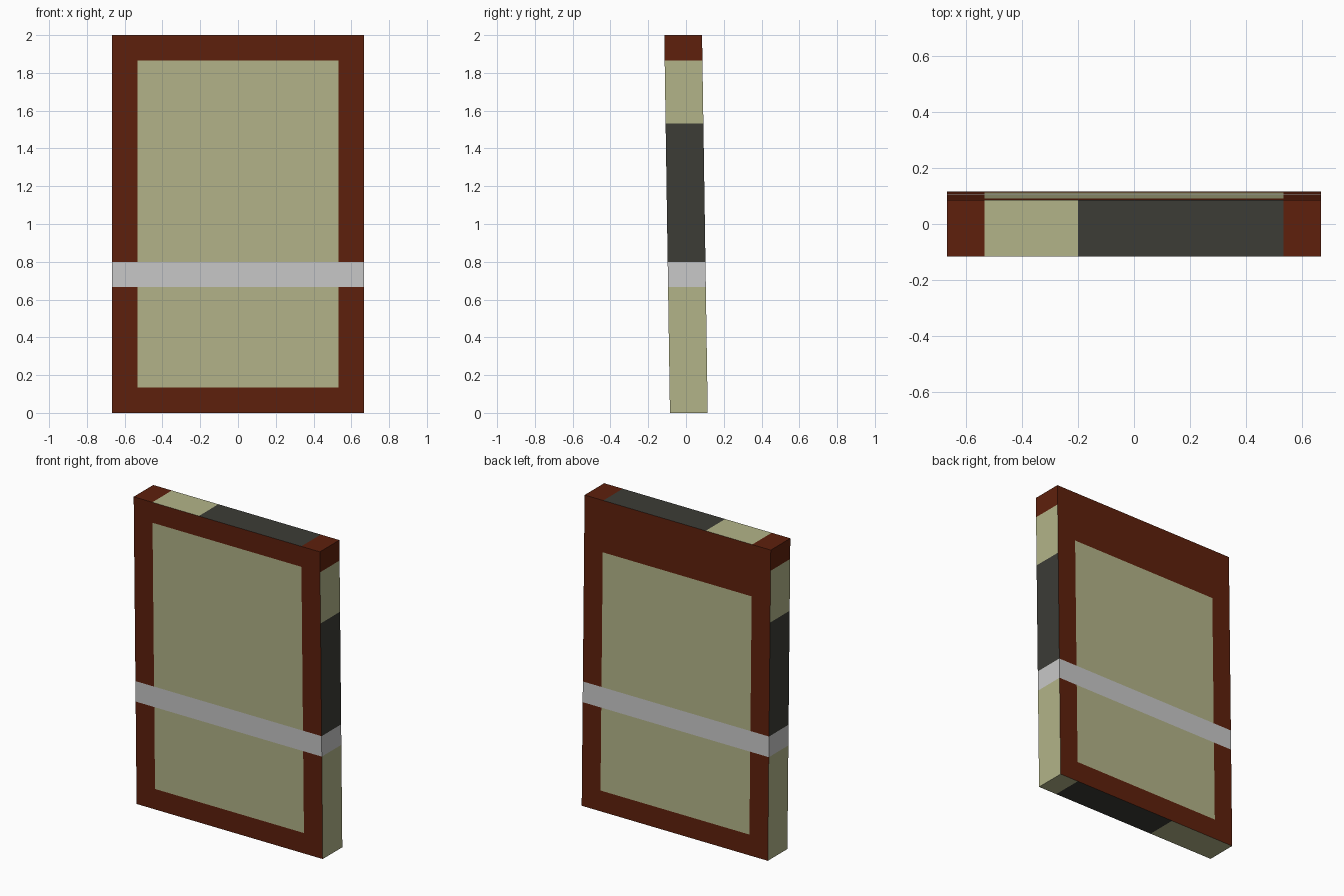
import bpy, bmesh
from mathutils import Vector, Matrix

if "Cube" in bpy.data.objects:
    bpy.data.objects.remove(bpy.data.objects["Cube"])

W, T, H = 4 / 3, 0.2, 2.0
LEAN = 0.03  # the top sits this far forward of the base


def mat(name, rgb):
    m = bpy.data.materials.new(name)
    m.diffuse_color = (*rgb, 1)
    m.use_nodes = True
    m.node_tree.nodes["Principled BSDF"].inputs["Base Color"].default_value = m.diffuse_color
    return m


mats = [mat("red brown", (0.112, 0.0144, 0.0037)),
        mat("cream", (0.45, 0.456, 0.25)),
        mat("light grey", (0.578, 0.578, 0.578)),
        mat("dark grey", (0.045, 0.045, 0.037))]
RED, CREAM, GREY, DARK = range(4)


def colour(n, c):
    """Colour of a face from its direction and position."""
    if abs(n.z) > 0.5:  # top and bottom edges
        if -0.2 < c.x < 0.5333:
            return DARK
        return RED if n.z > 0 and abs(c.x) > 0.5333 else CREAM
    if 0.6667 < c.z < 0.8:  # band running all round
        return GREY
    if abs(n.x) > 0.5:  # long side edges
        if c.z > 1.8667:
            return RED
        return DARK if 0.8 < c.z < 1.5333 else CREAM
    panel_top = 1.8667 if n.y < 0 else 1.6667  # framed front and back
    inside = abs(c.x) < 0.5333 and 0.1333 < c.z < panel_top
    return CREAM if inside else RED


# Slab cut along every colour border
bm = bmesh.new()
bmesh.ops.create_cube(bm, size=1, matrix=Matrix.Translation((0, 0, H / 2))
                      @ Matrix.Diagonal((W, T, H, 1)))
cuts = [((x, 0, 0), (1, 0, 0)) for x in (-0.5333, -0.2, 0.5333)]
cuts += [((0, 0, z), (0, 0, 1)) for z in (0.1333, 0.6667, 0.8, 1.5333, 1.6667, 1.8667)]
for co, no in cuts:
    bmesh.ops.bisect_plane(bm, geom=bm.verts[:] + bm.edges[:] + bm.faces[:],
                           plane_co=Vector(co), plane_no=Vector(no))
bm.normal_update()
for f in bm.faces:
    f.material_index = colour(f.normal, f.calc_center_median())

# Slight forward lean
for v in bm.verts:
    v.co.y += LEAN * (0.5 - v.co.z / H)
bm.normal_update()

me = bpy.data.meshes.new("banded_slab")
bm.to_mesh(me)
bm.free()
for m in mats:
    me.materials.append(m)
bpy.context.collection.objects.link(bpy.data.objects.new("banded_slab", me))
